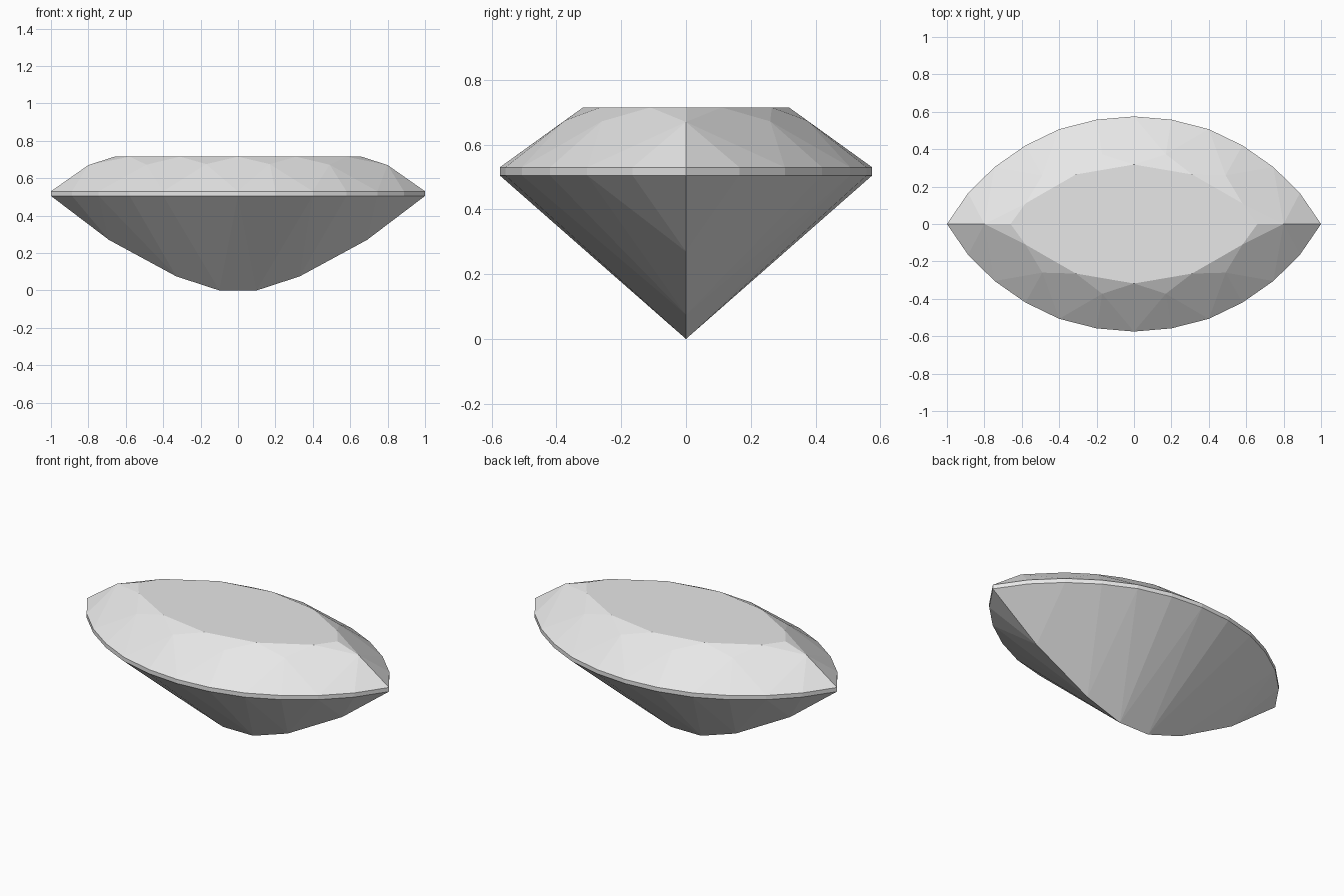
import bpy
from mathutils import Vector

cube = bpy.data.objects.get("Cube")
if cube:
    bpy.data.objects.remove(cube, do_unlink=True)

# One pale grey stone material
stone = bpy.data.materials.new("pale_grey_stone")
stone.use_nodes = True
GREY = (0.8, 0.8, 0.8, 1)
stone.diffuse_color = GREY
stone.node_tree.nodes["Principled BSDF"].inputs["Base Color"].default_value = GREY

HEART = Vector((0, 0, 0.4))     # inside point used to turn facets outwards


def gem_part(name, facets):
    """Build one quarter of a part from facets and mirror it across x and y."""
    verts, faces = [], []
    for facet in facets:
        pts = [Vector(p) for p in facet]
        normal = (pts[1] - pts[0]).cross(pts[2] - pts[0])
        if normal.dot(pts[0] - HEART) < 0:
            pts.reverse()
        for p in pts:
            if p not in verts:
                verts.append(p)
        faces.append([verts.index(p) for p in pts])
    mesh = bpy.data.meshes.new(name)
    mesh.from_pydata(verts, [], faces)
    mesh.materials.append(stone)
    obj = bpy.data.objects.new(name, mesh)
    bpy.context.collection.objects.link(obj)
    mirror = obj.modifiers.new("quarter_mirror", 'MIRROR')
    mirror.use_axis = (True, True, False)
    mirror.use_clip = True
    return obj


# Quarter outlines, running from the middle of the long side to the pointed tip
outline = [(0, .575), (.2, .558), (.4, .507), (.58, .42), (.745, .305), (.887, .165), (1, 0)]
low = [(x, y, .505) for x, y in outline]
high = [(x, y, .53) for x, y in outline]
table = [(0, .318, .715), (.31, .265, .715), (.58, .11, .715), (.66, 0, .715)]
mids = [(.17, .373, .675), (.49, .26, .672), (.8, 0, .67)]
keel = [(.1, 0, 0), (.33, 0, .075), (.69, 0, .27)]

# Flat top of the stone
gem_part("table", [[(0, 0, .715)] + table])

# Crown: star triangles, kites and paired triangles above the girdle
crown = [[table[0], mids[0], high[0]]]
for i, mid in enumerate(mids):
    crown.append([table[i], table[i + 1], mid])
    crown.append([mid, high[2 * i], high[2 * i + 1]])
    crown.append([mid, high[2 * i + 1], high[2 * i + 2]])
for i in (1, 2):
    crown.append([table[i], mids[i - 1], high[2 * i], mids[i]])
gem_part("crown", crown)

# Thin upright band round the widest line
gem_part("girdle", [[low[i], low[i + 1], high[i + 1], high[i]] for i in range(6)])

# Pavilion: long facets running down to the keel
pavilion = [[low[0], keel[0], (0, 0, 0)]]
for i, k in enumerate(keel):
    pavilion.append([k, low[2 * i], low[2 * i + 1]])
    pavilion.append([k, low[2 * i + 1], low[2 * i + 2]])
for i in (1, 2):
    pavilion.append([low[2 * i], keel[i - 1], keel[i]])
gem_part("pavilion", pavilion)
